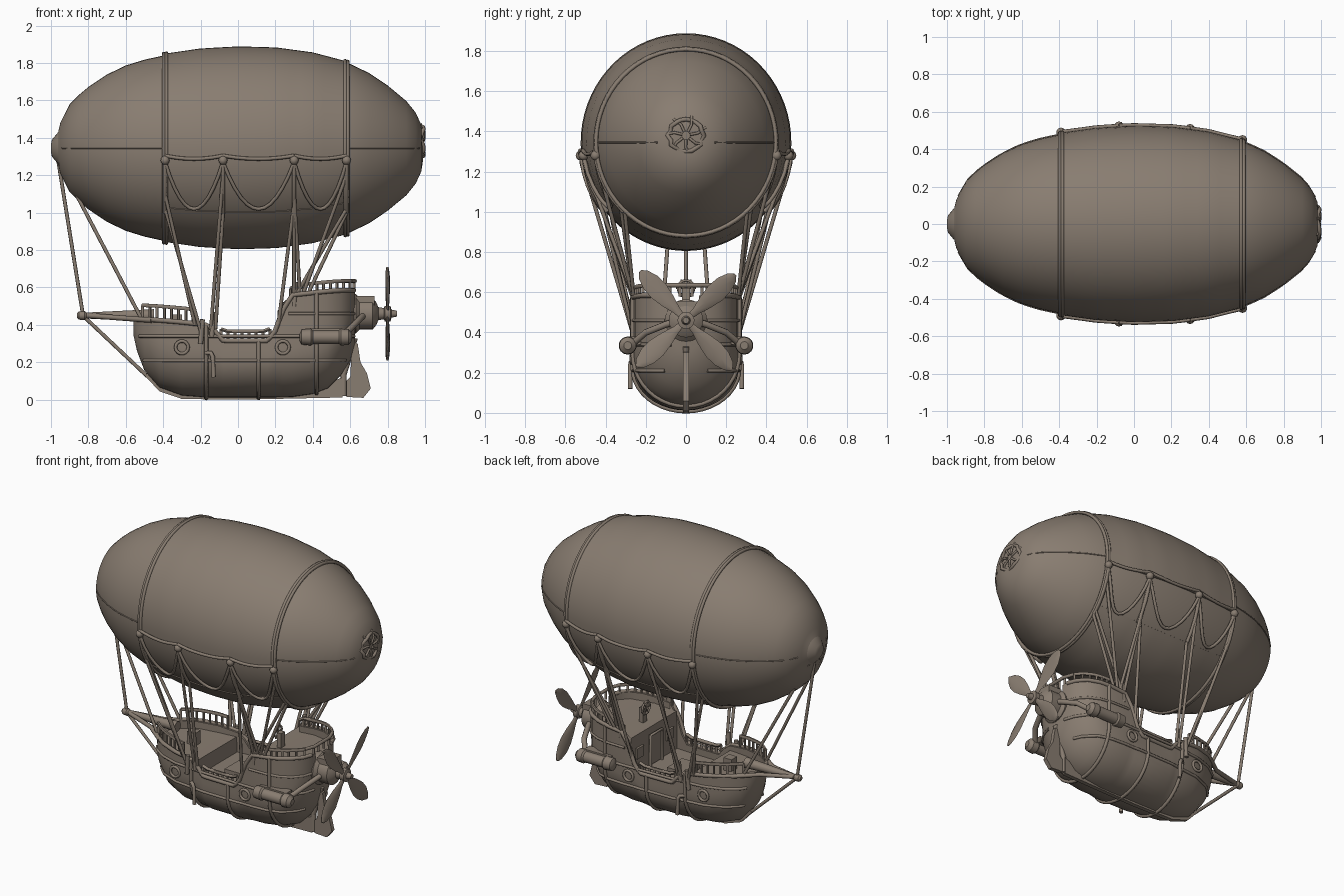
import bpy, bmesh, math
from mathutils import Vector

if "Cube" in bpy.data.objects:
    bpy.data.objects.remove(bpy.data.objects["Cube"])

mat = bpy.data.materials.new("weathered brown")
mat.diffuse_color = (0.25, 0.205, 0.165, 1)
mat.use_nodes = True
mat.node_tree.nodes["Principled BSDF"].inputs["Base Color"].default_value = mat.diffuse_color


def finish(ob, angle=40):
    ob.data.materials.clear()
    ob.data.materials.append(mat)
    bpy.ops.object.select_all(action='DESELECT')
    bpy.context.view_layer.objects.active = ob
    ob.select_set(True)
    bpy.ops.object.shade_smooth_by_angle(angle=math.radians(angle))
    return ob


def mesh(name, verts, faces, angle=40):
    me = bpy.data.meshes.new(name)
    me.from_pydata([tuple(v) for v in verts], [], faces)
    bm = bmesh.new()
    bm.from_mesh(me)
    bmesh.ops.remove_doubles(bm, verts=bm.verts, dist=1e-5)
    bmesh.ops.recalc_face_normals(bm, faces=bm.faces)
    bm.to_mesh(me)
    bm.free()
    ob = bpy.data.objects.new(name, me)
    bpy.context.collection.objects.link(ob)
    return finish(ob, angle)


def loft(name, rings, wrap=True, caps=True, angle=40):
    n = len(rings[0])
    faces = []
    for i in range(len(rings) - 1):
        for j in range(n if wrap else n - 1):
            k = (j + 1) % n
            faces.append((i * n + j, i * n + k, (i + 1) * n + k, (i + 1) * n + j))
    if caps:
        faces += [tuple(range(n)), tuple(range((len(rings) - 1) * n, len(rings) * n))]
    return mesh(name, [v for r in rings for v in r], faces, angle)


def tubes(name, paths, r, cyclic=False, res=2):
    cu = bpy.data.curves.new(name, 'CURVE')
    cu.dimensions = '3D'
    cu.bevel_depth, cu.bevel_resolution, cu.use_fill_caps = r, res, True
    for p in paths:
        s = cu.splines.new('POLY')
        s.points.add(len(p) - 1)
        for pt, c in zip(s.points, p):
            pt.co = (*c, 1)
        s.use_cyclic_u = cyclic
    ob = bpy.data.objects.new(name, cu)
    bpy.context.collection.objects.link(ob)
    bpy.ops.object.select_all(action='DESELECT')
    bpy.context.view_layer.objects.active = ob
    ob.select_set(True)
    bpy.ops.object.convert(target='MESH')
    return finish(bpy.context.object, 60)


def box(name, c, s):
    bpy.ops.mesh.primitive_cube_add(size=1, location=c)
    ob = bpy.context.object
    ob.name, ob.scale = name, s
    return finish(ob)


def lathe_x(name, prof, y=0, z=0, n=20):
    return loft(name, [[(x, y + r * math.sin(6.2832 * k / n), z + r * math.cos(6.2832 * k / n))
                        for k in range(n)] for x, r in prof])


def both(paths):
    return paths + [[(x, -y, z) for x, y, z in p] for p in paths]


def interp(table, x):
    for a, b in zip(table, table[1:]):
        if x <= b[0]:
            t = max(0, (x - a[0]) / (b[0] - a[0]))
            return [p + (q - p) * t for p, q in zip(a[1:], b[1:])]
    return list(table[-1][1:])


# ---- gas envelope
ENV = [(-1, .004), (-.995, .035), (-.965, .07), (-.95, .135), (-.9, .235), (-.85, .285), (-.8, .327),
       (-.7, .394), (-.6, .442), (-.5, .473), (-.4, .495), (-.2, .524), (0, .535), (.2, .53), (.4, .503),
       (.6, .45), (.7, .402), (.8, .335), (.9, .252), (.95, .19), (.98, .125), (.99, .06), (.985, .004)]
CZ = 1.345


def env(x, a, off=0.0):
    """Point on the envelope; a is the angle from straight up."""
    r = interp(ENV, x)[0] + off
    return (x, .965 * r * math.sin(a), CZ + r * math.cos(a))


def env_z(x, z, off=.008):
    r = interp(ENV, x)[0] + off
    return env(x, math.acos(max(-1, min(1, (z - CZ) / r))), off)


def shell(name, a0, a1, off):
    xs = [-.39 + .97 * i / 16 for i in range(17)]
    rings = []
    for x in xs:
        arc = [a0 + (a1 - a0) * k / 36 for k in range(37)]
        rings.append([env(x, a, off) for a in arc] + [env(x, a, -.004) for a in reversed(arc)])
    loft(name, rings)


loft("envelope", [[(x, .965 * r * math.sin(6.2832 * k / 56), CZ + r * math.cos(6.2832 * k / 56))
                   for k in range(56)] for x, r in ENV], angle=50)
shell("upper_cover", -1.68, 1.68, .009)
shell("belly_cover", math.pi - .88, math.pi + .88, .005)
tubes("envelope_bands", [[env(x + d, 6.2832 * k / 64, .01) for k in range(64)]
                         for x in (-.39, .58) for d in (-.007, .007)], .010, True)
tubes("side_seams", both([[env_z(-.94 + .054 * i, CZ, .001) for i in range(11)],
                          [env_z(.58 + .039 * i, CZ, .001) for i in range(11)]]), .004)
# tail knot
tubes("tail_ring", [[(.985 + .008 * math.sin(5 * k), (.085 + .008 * math.sin(3 * k)) * math.sin(k * .3142),
                      1.38 + .08 * math.cos(k * .3142)) for k in range(20)]], .011, True)
tubes("tail_spokes", [[(.992, .02 * math.cos(a), 1.38 + .02 * math.sin(a)),
                       (.995, .06 * math.cos(a), 1.38 + .06 * math.sin(a)),
                       (.975, .105 * math.cos(a + .2), 1.38 + .1 * math.sin(a + .2))]
                      for a in [.2 + .9 * k for k in range(7)]], .007)
lathe_x("nose_cap", [(-1, .02), (-.995, .045), (-.962, .085), (-.955, .07)], z=CZ)

# ---- swags along both sides
XS = [-.39, -.08, .3, .58]
swag = []
for a, b in zip(XS, XS[1:]):
    for top, drop in ((1.305, .035), (1.27, .25)):
        swag.append([env_z(a + (b - a) * k / 12, top - drop * (1 - (k / 6 - 1) ** 2)
                           * (1 if drop > .1 else .5), .016) for k in range(13)])
tubes("swag_ropes", both(swag), .010)
tubes("hanging_straps", both([[env_z(x, 1.30 - .06 * k, .016) for k in range(6)] for x in XS]), .011)
for s in (-1, 1):
    for x in XS:
        p = env_z(x, 1.28, .016)
        bpy.ops.mesh.primitive_uv_sphere_add(segments=10, ring_count=6, radius=.025,
                                             location=(p[0], s * p[1], p[2]))
        bpy.context.object.name = "strap_knot"
        finish(bpy.context.object)

# ---- hull: x, keel, rim, half width, deck
HULL = [(-.56, .35, .43, .03, .42), (-.54, .26, .43, .09, .39), (-.5, .155, .43, .145, .38),
        (-.42, .065, .425, .2, .38), (-.3, .022, .415, .24, .37), (-.17, .012, .40, .252, .37),
        (-.165, .012, .40, .252, .27), (-.12, .012, .365, .256, .27), (-.08, .012, .315, .258, .27),
        (.16, .012, .315, .262, .27), (.2, .012, .37, .265, .27), (.235, .013, .47, .267, .27),
        (.24, .013, .48, .267, .52), (.29, .014, .56, .268, .52), (.4, .03, .572, .265, .53),
        (.48, .06, .58, .25, .53), (.55, .13, .585, .215, .54), (.6, .21, .585, .16, .54),
        (.625, .30, .585, .09, .54)]


def side(x, off=0.0):
    """Half section from keel to rim."""
    keel, rim, w, deck = interp(HULL, x)
    b = min(.26, .7 * (rim - keel))
    pts = [(x, (w + off) * math.sin(k * math.pi / 20), keel + b - (b + off) * math.cos(k * math.pi / 20))
           for k in range(11)]
    return pts + [(x, w + off, (keel + b + rim) / 2), (x, w + off, rim)]


def hull_y(x, z, off=0.0):
    p = side(x, off)
    for a, b in zip(p, p[1:]):
        if a[2] <= z <= b[2]:
            return a[1] + (b[1] - a[1]) * (z - a[2]) / max(1e-6, b[2] - a[2])
    return p[-1][1]


rings = []
for x, keel, rim, w, deck in HULL:
    half = side(x) + [(x, max(.01, w - .025), rim), (x, max(.01, w - .025), deck)]
    rings.append(half + [(p[0], -p[1], p[2]) for p in reversed(half[1:])])
loft("hull", rings, angle=35)
tubes("hull_hoops", both([side(x, .004) for x in (-.17, .11, .42)]), .011)
rail_x = [-.55 + .0234 * i for i in range(51)]
tubes("rim_trim", both([[side(x)[-1] for x in rail_x]]), .013)
for z in (.21, .34):
    xs = [x for x in rail_x if side(x)[0][2] + .04 < z < side(x)[-1][2]]
    tubes("hull_wale", both([[(x, hull_y(x, z, .002), z) for x in xs]]), .009)
tubes("castle_trim", both([[(x, hull_y(x, .46, .002), .46) for x in rail_x if x > .26]]), .008)
keel = [(-.50, .13), (-.42, .045), (-.3, .004), (0, 0), (.56, .012), (.56, .12), (.4, .06), (-.3, .05), (-.47, .15)]
loft("keel", [[(x, s * .014, z) for x, z in keel] for s in (-1, 1)])
rudder = [(.58, .015), (.67, .01), (.71, .06), (.69, .14), (.655, .2), (.64, .3), (.61, .31), (.60, .12), (.58, .1)]
loft("rudder", [[(x, s * .014, z) for x, z in rudder] for s in (-1, 1)])
tubes("rudder_post", [[(.565, 0, .02), (.565, 0, .14)], [(.56, 0, .12), (.625, 0, .33)]], .016)

# ---- railings
def railing(name, x0, x1, n, h, inset=.012):
    xs = [x0 + (x1 - x0) * i / n for i in range(n + 1)]
    foot = [(x, max(.02, side(x)[-1][1] - inset), side(x)[-1][2]) for x in xs]
    tubes(name + "_posts", both([[p, (p[0], p[1], p[2] + h)] for p in foot]), .008, res=1)
    tubes(name + "_top", both([[(p[0], p[1], p[2] + h) for p in foot]]), .011, res=1)


railing("bow_railing", -.51, -.24, 7, .075)
railing("waist_railing", -.09, .17, 7, .05)
railing("stern_railing", .28, .6, 9, .05)
tubes("stern_railing_back", [[(.6, -.148, .635), (.625, -.08, .635), (.625, .08, .635), (.6, .148, .635)]], .011)
tubes("stern_back_posts", [[(.62, y, .58), (.62, y, .635)] for y in (-.08, -.03, .03, .08)], .008)

# ---- cabin front, deck fittings
box("cabin_door", (.23, 0, .37), (.015, .1, .19))
tubes("door_frame", [[(.222, -.06, .27), (.222, -.06, .475), (.222, .06, .475), (.222, .06, .27)]], .01)
for y in (-.16, .16):
    box("cabin_window", (.232, y, .4), (.015, .07, .07))
box("cargo_hatch", (.02, 0, .285), (.13, .16, .04))
box("helm_post", (.32, 0, .57), (.03, .04, .1))
tubes("helm_wheel", [[(.298, .04 * math.sin(k * .5236), .62 + .04 * math.cos(k * .5236)) for k in range(12)]],
      .007, True)
tubes("helm_spokes", [[(.298, -.05 * math.cos(a), .62 - .05 * math.sin(a)),
                       (.298, .05 * math.cos(a), .62 + .05 * math.sin(a))] for a in (0, 1.047, 2.094)], .004)
box("bow_capstan", (-.33, 0, .41), (.06, .06, .09))

# ---- bowsprit
lathe_x("bowsprit", [(-.86, .012), (-.85, .022), (-.82, .024), (-.81, .016), (-.45, .034)], z=.45, n=12)
tubes("bowsprit_braces", both([[(-.8, .008, .45), (-.6, .07, .435), (-.46, .175, .425)]]), .014)

# ---- side fittings
for s in (-1, 1):
    y = s * .29
    lathe_x("side_engine", [(.33, .02), (.34, .04), (.39, .045), (.4, .036), (.54, .036), (.55, .045),
                            (.59, .042), (.61, .02)], y, .335, 14)
    box("engine_mount", (.46, s * .255, .36), (.2, .06, .04))
    for x in (-.3, .24):
        yy = hull_y(x, .28, .004)
        tubes("porthole_rim", [[(x + .034 * math.cos(k * .449), s * yy, .28 + .034 * math.sin(k * .449))
                                for k in range(14)]], .009, True)
tubes("side_pipes", both([[(-.17, .255, .25), (-.145, .275, .25), (-.135, .278, .23), (-.13, .278, .12)]]), .012)
tubes("exhaust_pipes", both([[(.56, .27, .34), (.62, .2, .4), (.66, .1, .44), (.68, .03, .46)]]), .017)

# ---- propeller and its drive
lathe_x("drive_housing", [(.58, .10), (.63, .105), (.65, .085), (.72, .085), (.74, .06), (.75, .035), (.78, .03),
                          (.785, .042), (.815, .042), (.82, .022), (.85, .015)], z=.46)
box("drive_box", (.68, 0, .51), (.1, .12, .09))
for k in range(4):
    a = math.radians(43 + 90 * k)
    d, t = Vector((0, math.cos(a), math.sin(a))), Vector((0, -math.sin(a), math.cos(a)))
    rings = []
    for r, w in ((.02, .014), (.07, .02), (.13, .037), (.2, .05), (.26, .047), (.31, .03), (.335, .008)):
        rings.append([Vector((.80, 0, .46)) + d * r + t * w * math.cos(q * .7854)
                      + Vector((.007 * math.sin(q * .7854) + .2 * w * math.cos(q * .7854), 0, 0))
                      for q in range(8)])
    loft("propeller_blade", rings)

# ---- suspension ropes
lines = [((-.39, 1.02), (-.2, .26, .37)), ((-.39, 1.1), (-.23, .25, .4)), ((-.08, 1.2), (-.145, .26, .38)),
         ((-.08, 1.0), (-.12, .26, .38)), ((.3, 1.25), (.3, .26, .56)), ((.3, 1.05), (.215, .265, .4)),
         ((.3, 1.1), (.33, .26, .58)), ((.58, 1.02), (.31, .26, .56)), ((.58, 1.2), (.35, .26, .57)),
         ((.58, 1.0), (.38, .26, .58))]
tubes("suspension_ropes", both([[env_z(*a, .012), b] for a, b in lines]), .010)
tubes("lower_strops", both([[(x, .258, z), (x + .01, .262, z + .13)] for x, z in ((-.2, .3), (-.14, .34), (.3, .5))]), .014)
tubes("bow_ropes", both([[(-.955, .06, 1.27), (-.52, .12, .44)]])
      + [[(-.96, 0, 1.27), (-.83, 0, .46)], [(-.83, 0, .45), (-.485, 0, .125)]], .010)
